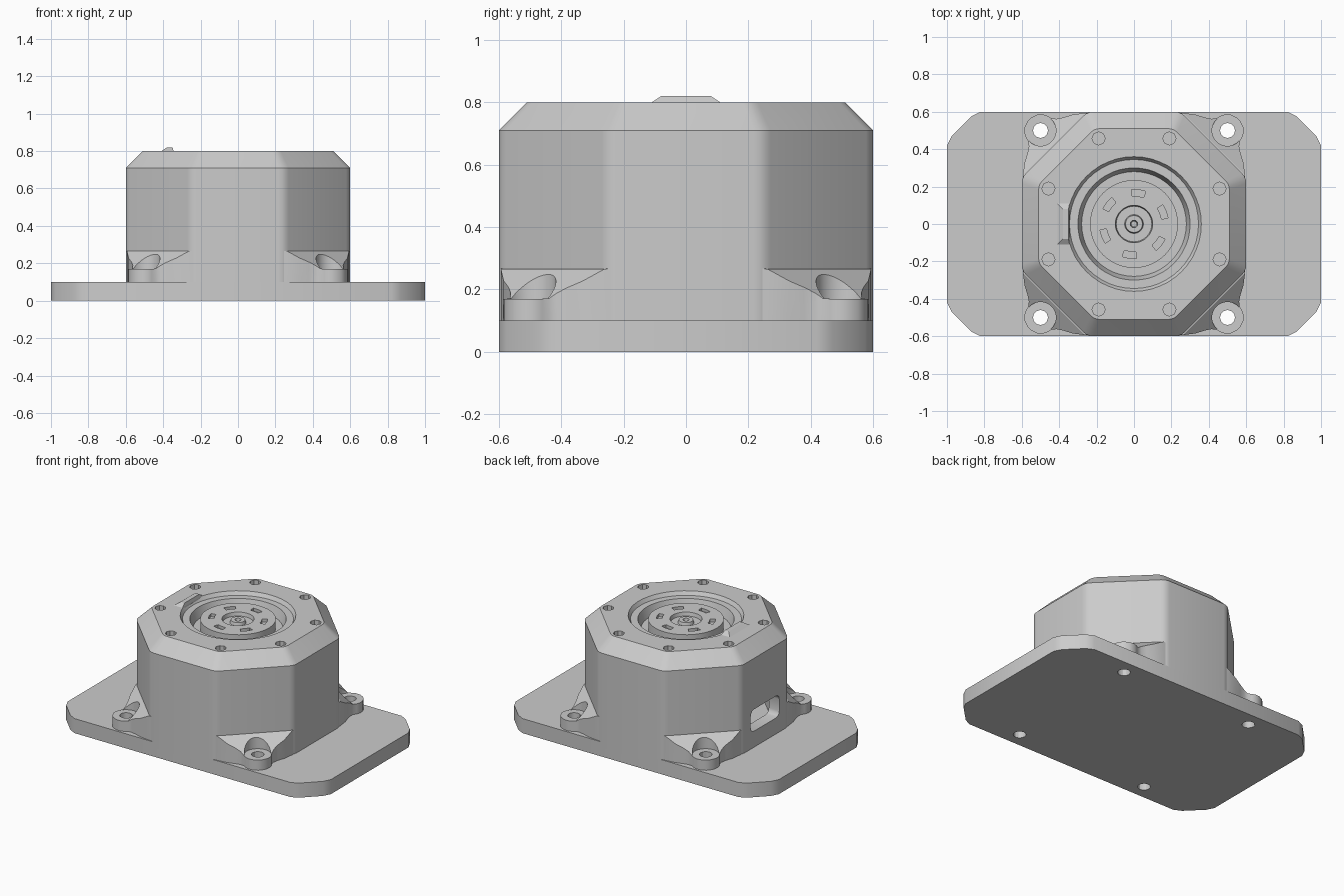
import bpy, bmesh
from math import sin, cos, pi, radians
from mathutils import Matrix, Vector

if "Cube" in bpy.data.objects:
    bpy.data.objects.remove(bpy.data.objects["Cube"])

grey = bpy.data.materials.new("light_grey")
grey.use_nodes = True
COLOUR = (0.6, 0.6, 0.6, 1)
grey.diffuse_color = COLOUR
grey.node_tree.nodes["Principled BSDF"].inputs["Base Color"].default_value = COLOUR


def finish(name, bm):
    bmesh.ops.recalc_face_normals(bm, faces=bm.faces)
    mesh = bpy.data.meshes.new(name)
    bm.to_mesh(mesh)
    bm.free()
    mesh.materials.append(grey)
    obj = bpy.data.objects.new(name, mesh)
    bpy.context.collection.objects.link(obj)
    return obj


def loft(name, rings):
    """Closed solid through a stack of equal-length rings."""
    bm = bmesh.new()
    loops = [[bm.verts.new(p) for p in ring] for ring in rings]
    n = len(loops[0])
    for a, b in zip(loops, loops[1:]):
        for i in range(n):
            j = (i + 1) % n
            bm.faces.new((a[i], a[j], b[j], b[i]))
    bm.faces.new(loops[0][::-1])
    bm.faces.new(loops[-1])
    return finish(name, bm)


def circle(r, z, x=0, y=0, n=48):
    return [(x + r * cos(2 * pi * i / n), y + r * sin(2 * pi * i / n), z) for i in range(n)]


def turned(name, profile, x=0, y=0, n=48):
    return loft(name, [circle(r, z, x, y, n) for r, z in profile])


def octagon(half, z, radius=0.075):
    """Octagon with softly rounded corners."""
    pts = []
    for k in range(8):
        a = radians(22.5 + 45 * k)
        d = (half - radius) / cos(pi / 8)
        for t in (-22.5, -7.5, 7.5, 22.5):
            b = a + radians(t)
            pts.append((d * cos(a) + radius * cos(b), d * sin(a) + radius * sin(b), z))
    return pts


def cut(obj, cutters, remove=True):
    for c in cutters:
        c.hide_render = True
        mod = obj.modifiers.new("cut", 'BOOLEAN')
        mod.operation, mod.solver, mod.object = 'DIFFERENCE', 'EXACT', c
        bpy.context.view_layer.objects.active = obj
        bpy.ops.object.modifier_apply(modifier=mod.name)
    if remove:
        for c in cutters:
            bpy.data.objects.remove(c)


def smooth(obj, angle=30):
    bpy.ops.object.select_all(action='DESELECT')
    obj.select_set(True)
    bpy.context.view_layer.objects.active = obj
    bpy.ops.object.shade_smooth_by_angle(angle=radians(angle))


CORNERS = [(sx, sy) for sx in (1, -1) for sy in (1, -1)]

# Base plate with clipped corners
quarter = [(1, 0.42), (0.975, 0.47), (0.87, 0.575), (0.82, 0.6)]
outline = []
for sx, sy, step in ((1, 1, 1), (-1, 1, -1), (-1, -1, 1), (1, -1, -1)):
    outline += [(sx * x, sy * y) for x, y in quarter[::step]]
plate = loft("base_plate", [[(x, y, z) for x, y in outline] for z in (0, 0.1)])

# Octagonal housing, hollow inside
housing = loft("housing", [octagon(0.6, 0.06), octagon(0.6, 0.71),
                           octagon(0.51, 0.8, 0.064)])
cavity = loft("cavity_cutter", [octagon(0.52, 0.02), octagon(0.52, 0.64)])
recess = turned("recess_cutter", [(0.28, 0.71), (0.3, 0.775), (0.345, 0.775),
                                  (0.36, 0.8), (0.36, 0.85)])
cutters = [cavity, recess]

# Screw holes around the lid
for k in range(8):
    a = radians(22.5 + 45 * k)
    cutters.append(turned("screw_cutter", [(0.035, 0.75), (0.035, 0.85)],
                          0.495 * cos(a), 0.495 * sin(a), 8))

# Rounded window in the -x wall
win = []
for sy, sz, start in ((1, 1, 0), (-1, 1, 90), (-1, -1, 180), (1, -1, 270)):
    for t in (0, 30, 60, 90):
        a = radians(start + t)
        win.append((sy * 0.12 + 0.035 * cos(a), 0.285 + sz * 0.04 + 0.035 * sin(a)))
cutters.append(loft("window_cutter", [[(x, y, z) for y, z in win] for x in (-0.7, -0.4)]))
cut(housing, cutters)
smooth(housing)

# Round hub in the recess, with a centre well and shallow slots
hub = turned("hub", [(0.235, 0.7), (0.235, 0.775), (0.1, 0.775), (0.095, 0.75),
                     (0.05, 0.75), (0.045, 0.77), (0.02, 0.77), (0.015, 0.74)])
slots = []
for k in range(6):
    a0 = radians(60 * k + 10)
    arc = [(r, a0 + radians(t)) for r, ts in ((0.185, (0, 12, 24)), (0.15, (24, 12, 0)))
           for t in ts]
    slots.append(loft("slot_cutter", [[(r * cos(a), r * sin(a), z) for r, a in arc]
                                      for z in (0.755, 0.8)]))
cut(hub, slots)
smooth(hub)

# Small raised index tab beside the recess
def tab_ring(x0, x1, y, z):
    return [(x0, -y, z), (x1, -y, z), (x1, y, z), (x0, y, z)]

loft("index_tab", [tab_ring(-0.41, -0.345, 0.11, 0.79), tab_ring(-0.41, -0.345, 0.11, 0.8),
                   tab_ring(-0.38, -0.35, 0.08, 0.82)])

# Flared mounting ears: stations run outward along each diagonal
stations = [(0.57, 0.27), (0.605, 0.235), (0.647, 0.18), (0.67, 0.135), (0.69, 0.105),
            (0.71, 0.088), (0.735, 0.082), (0.76, 0.07), (0.78, 0.046), (0.792, 0.012)]
bolt_holes = []
for sx, sy in CORNERS:
    out = Vector((sx, sy, 0)).normalized()
    side = Vector((-out.y, out.x, 0))
    rings = []
    for u, v in stations:
        top = min(0.27, max(0.17, 0.27 - (u - 0.6) * 0.9))
        rings.append([out * u + side * s * v + Vector((0, 0, z))
                      for s, z in ((-1, 0.09), (1, 0.09), (1, top), (-1, top))])
    ear = loft("%s_%s_ear" % ("back" if sy > 0 else "front", "left" if sx > 0 else "right"),
               rings)
    hole = turned("bolt_cutter", [(0.04, -0.1), (0.04, 0.4)], 0.5 * sx, 0.5 * sy, 12)
    scoop = turned("scoop_cutter", [(0.083, 0.17), (0.083, 0.4)], 0.5 * sx, 0.5 * sy, 32)
    cut(ear, [hole], remove=False)
    cut(ear, [scoop])
    smooth(ear)
    bolt_holes.append(hole)
cut(plate, bolt_holes)
smooth(plate)
